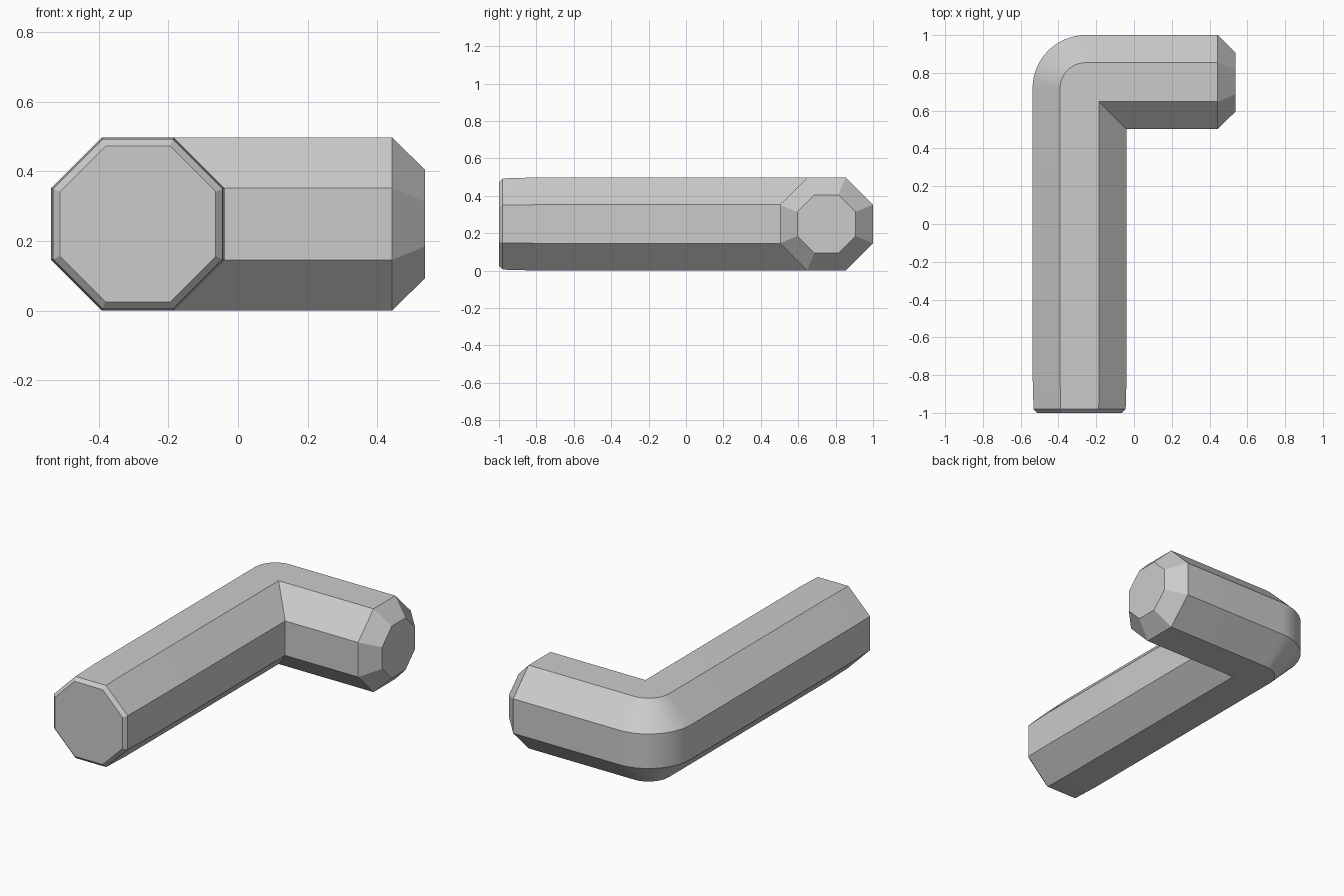
import bpy, bmesh, math
from mathutils import Vector

cube = bpy.data.objects.get("Cube")
if cube:
    bpy.data.objects.remove(cube, do_unlink=True)

grey = bpy.data.materials.new("plain_grey")
grey.use_nodes = True
grey.diffuse_color = (0.6, 0.6, 0.6, 1)
grey.node_tree.nodes["Principled BSDF"].inputs["Base Color"].default_value = (0.6, 0.6, 0.6, 1)

R = 0.249                      # octagon apothem
AXIS_X, AXIS_Y, AXIS_Z = -0.288, 0.751, R
SHIFT = 0.032                  # bend centre, inward from the axis corner
BEND = Vector((AXIS_X + SHIFT, AXIS_Y - SHIFT))
STEPS = 16


def octagon(r):
    """Pairs of (outward offset, height offset) around the section."""
    c = r / math.cos(math.pi / 8)
    return [(c * math.cos(a), c * math.sin(a))
            for a in (math.pi / 8 + i * math.pi / 4 for i in range(8))]


def long_ring(y, r):
    return [(AXIS_X - u, y, AXIS_Z + h) for u, h in octagon(r)]


def short_ring(x, r):
    return [(x, AXIS_Y + u, AXIS_Z + h) for u, h in octagon(r)]


def bend_ring(angle):
    """Outer points follow an arc, inner points stay on the mitre."""
    ring = []
    for u, h in octagon(R):
        d = u + SHIFT
        if d > 0:
            x, y = -d * math.cos(angle), d * math.sin(angle)
        else:
            x, y = -d, d
        ring.append((BEND.x + x, BEND.y + y, AXIS_Z + h))
    return ring


# Sections from the long end, round the bend, to the short end
rings = [long_ring(-1, 0.224), long_ring(-0.98, 0.244), long_ring(-0.8, R)]
rings += [bend_ring(math.pi / 2 * i / STEPS) for i in range(STEPS + 1)]
rings += [short_ring(0.443, R), short_ring(0.537, 0.156)]

bm = bmesh.new()
loops = [[bm.verts.new(p) for p in ring] for ring in rings]
for a, b in zip(loops, loops[1:]):
    for i in range(8):
        j = (i + 1) % 8
        bm.faces.new((a[i], a[j], b[j], b[i]))
bm.faces.new(loops[0])
bm.faces.new(loops[-1])
bmesh.ops.remove_doubles(bm, verts=bm.verts, dist=0.0005)
bmesh.ops.recalc_face_normals(bm, faces=bm.faces)

mesh = bpy.data.meshes.new("bent_bar")
bm.to_mesh(mesh)
bm.free()
mesh.materials.append(grey)
bar = bpy.data.objects.new("bent_bar", mesh)
bpy.context.collection.objects.link(bar)

# Smooth bend, crisp section edges
bpy.ops.object.select_all(action='DESELECT')
bar.select_set(True)
bpy.context.view_layer.objects.active = bar
bpy.ops.object.shade_smooth_by_angle(angle=math.radians(30))
